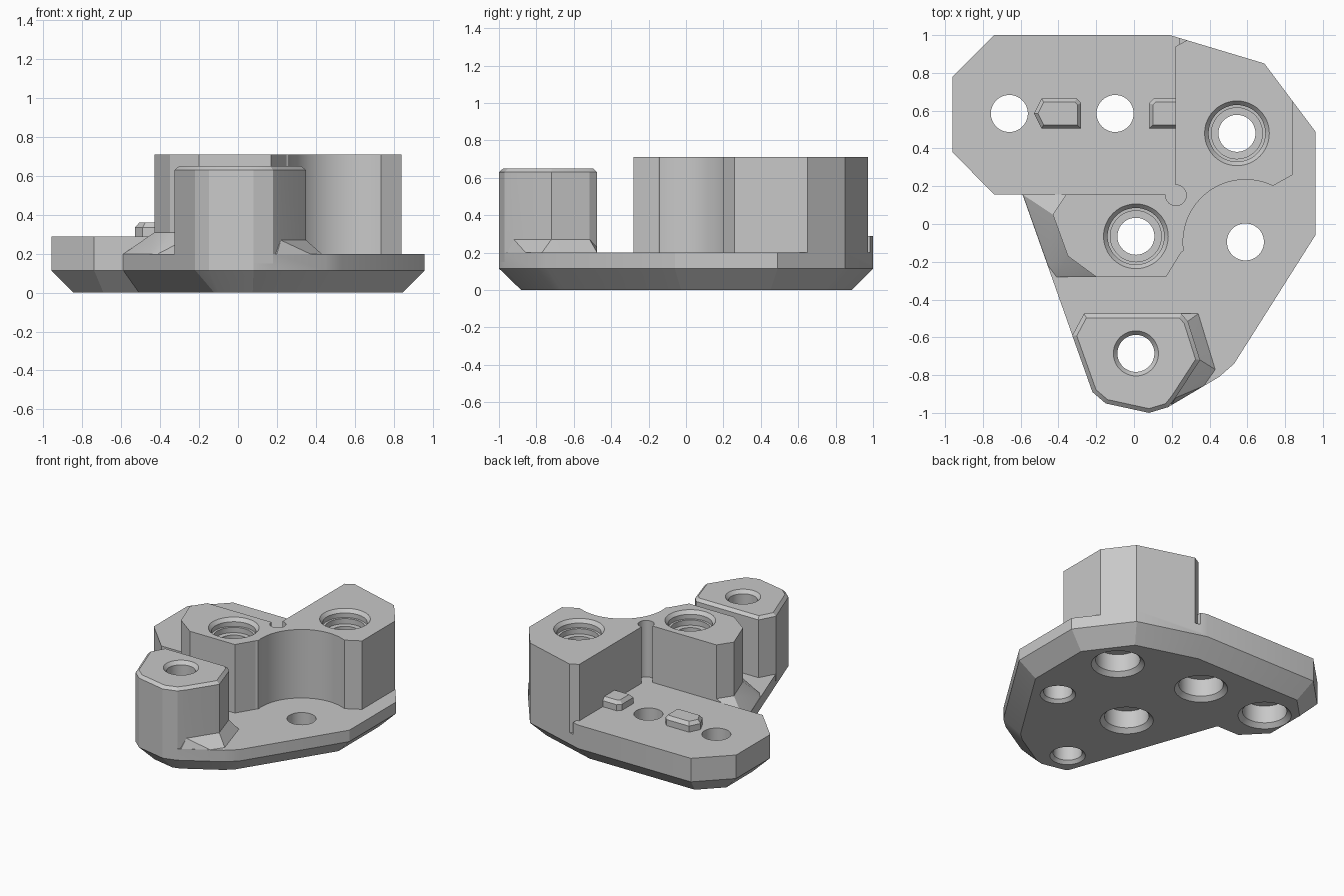
import bpy, bmesh
from math import sin, cos, pi, radians
from mathutils import Vector

cube = bpy.data.objects.get("Cube")
if cube:
    bpy.data.objects.remove(cube, do_unlink=True)

grey = bpy.data.materials.new("light grey")
grey.use_nodes = True
grey.diffuse_color = (0.58, 0.58, 0.58, 1)
grey.node_tree.nodes["Principled BSDF"].inputs["Base Color"].default_value = (0.58, 0.58, 0.58, 1)


def finish(name, bm):
    bmesh.ops.recalc_face_normals(bm, faces=bm.faces)
    mesh = bpy.data.meshes.new(name)
    bm.to_mesh(mesh)
    bm.free()
    mesh.materials.append(grey)
    obj = bpy.data.objects.new(name, mesh)
    bpy.context.collection.objects.link(obj)
    return obj


def loft(name, rings):
    """Closed solid through rings that share a point count."""
    bm = bmesh.new()
    loops = [[bm.verts.new(p) for p in ring] for ring in rings]
    n = len(loops[0])
    for a, b in zip(loops, loops[1:]):
        for i in range(n):
            j = (i + 1) % n
            bm.faces.new((a[i], a[j], b[j], b[i]))
    bm.faces.new(loops[0][::-1])
    bm.faces.new(loops[-1])
    return finish(name, bm)


def inset(pts, d):
    """Mitred inward offset of a counter-clockwise outline."""
    out = []
    for i, p in enumerate(pts):
        p, a, b = Vector(p), Vector(pts[i - 1]), Vector(pts[(i + 1) % len(pts)])
        u, v = (p - a).normalized(), (b - p).normalized()
        m, k = Vector((-u.y, u.x)), Vector((-v.y, v.x))
        out.append(p + (m + k) * (d / (1 + m.dot(k))))
    return out


def prism(name, pts, levels):
    """Outline stacked at (height, inset) levels."""
    return loft(name, [[(p[0], p[1], z) for p in inset(pts, d)] for z, d in levels])


def lathe(name, x, y, profile, n=48):
    """Round cutter from (radius, height) steps."""
    return loft(name, [[(x + r * cos(2 * pi * i / n), y + r * sin(2 * pi * i / n), z)
                        for i in range(n)] for r, z in profile])


def skirt(name, low, high, top):
    """Sloped foot from the plate up to a wall."""
    bm = bmesh.new()
    for pts, z in ((low, 0.15), (low, 0.2), (high, top)):
        for x, y in pts:
            bm.verts.new((x, y, z))
    res = bmesh.ops.convex_hull(bm, input=bm.verts)
    bmesh.ops.delete(bm, geom=[v for v in bm.verts if not v.link_faces], context='VERTS')
    bmesh.ops.dissolve_limit(bm, angle_limit=0.01, verts=bm.verts, edges=bm.edges)
    return finish(name, bm)


def combine(target, other, operation):
    mod = target.modifiers.new(other.name, 'BOOLEAN')
    mod.operation, mod.solver, mod.object = operation, 'EXACT', other
    bpy.context.view_layer.objects.active = target
    bpy.ops.object.modifier_apply(modifier=mod.name)
    bpy.data.objects.remove(other, do_unlink=True)


# Base plate with chamfered underside
plate = prism("mounting_bracket", [
    (-0.96, 0.78), (-0.96, 0.38), (-0.74, 0.155), (-0.59, 0.155), (-0.22, -0.89),
    (-0.15, -0.95), (0.08, -1), (0.18, -0.97), (0.45, -0.81), (0.53, -0.74),
    (0.96, -0.06), (0.96, 0.49), (0.69, 0.85), (0.19, 1), (-0.74, 1)],
    [(0, 0.115), (0.115, 0), (0.2, 0)])

# Raised wing
wing = prism("wing", [
    (-0.96, 0.78), (-0.96, 0.38), (-0.74, 0.155), (0.24, 0.155), (0.24, 0.985),
    (0.19, 1), (-0.74, 1)], [(0.14, 0), (0.29, 0)])

# Tall double block with a concave clearance arc
arc = [(0.59 + 0.33 * cos(radians(a)), -0.095 + 0.33 * sin(radians(a)))
       for a in range(188, 63, -4)]
block = prism("tall_block", [
    (0.22, 0.94), (0.22, 0.155), (-0.36, 0.155), (-0.43, 0.05), (-0.35, -0.17),
    (-0.2, -0.28), (0.17, -0.28), (0.25, -0.15)] + arc +
    [(0.84, 0.26), (0.84, 0.65), (0.69, 0.85), (0.28, 0.973)],
    [(0.15, 0), (0.71, 0)])
block_foot = skirt("block_foot",
                   [(-0.588, 0.155), (-0.455, -0.22), (-0.41, -0.28), (-0.2, -0.28), (-0.2, 0.155)],
                   [(-0.36, 0.155), (-0.43, 0.05), (-0.35, -0.17), (-0.2, -0.28)], 0.31)

# Front post with chamfered rim and sloped foot
post = prism("front_post", [
    (-0.265, -0.475), (-0.327, -0.59), (-0.22, -0.89), (-0.15, -0.95), (0.08, -1),
    (0.18, -0.97), (0.22, -0.92), (0.35, -0.72), (0.285, -0.515), (0.25, -0.475)],
    [(0.15, 0), (0.63, 0), (0.65, 0.022)])
post_foot = skirt("post_foot",
                  [(0.1, -0.9), (0.2, -0.955), (0.37, -0.857), (0.43, -0.77), (0.34, -0.475), (0.1, -0.475)],
                  [(0.1, -0.9), (0.22, -0.92), (0.35, -0.72), (0.285, -0.515), (0.1, -0.475)], 0.27)

# Locating tabs on the wing
tab_levels = [(0.27, 0), (0.335, 0), (0.36, 0.02)]
left_tab = prism("outer_tab", [(-0.53, 0.585), (-0.49, 0.505), (-0.28, 0.505), (-0.28, 0.64),
                               (-0.305, 0.665), (-0.49, 0.665)], tab_levels)
right_tab = prism("inner_tab", [(0.08, 0.505), (0.26, 0.505), (0.26, 0.665),
                                (0.105, 0.665), (0.08, 0.64)], tab_levels)

for part in (wing, block, block_foot, post, post_foot, left_tab, right_tab):
    combine(plate, part, 'UNION')

# Bolt holes, counterbores and corner relief
small_foot = [(0.13, -0.01), (0.098, 0.022)]
wide_foot = [(0.19, -0.01), (0.15, 0.03), (0.15, 0.16), (0.098, 0.161)]
bore_top = [(0.098, 0.61), (0.135, 0.611), (0.135, 0.65), (0.15, 0.651),
            (0.15, 0.685), (0.18, 0.72)]
cutters = [
    lathe("outer_wing_hole", -0.66, 0.585, wide_foot + [(0.098, 0.5)]),
    lathe("inner_wing_hole", -0.1, 0.585, wide_foot + [(0.098, 0.5)]),
    lathe("back_bore", 0.545, 0.48, wide_foot + bore_top),
    lathe("middle_bore", 0.01, -0.065, wide_foot + bore_top),
    lathe("side_hole", 0.59, -0.095, small_foot + [(0.098, 0.5)]),
    lathe("post_hole", 0.01, -0.685, small_foot + [(0.098, 0.625), (0.128, 0.66)]),
    lathe("corner_relief", 0.222, 0.152, [(0.055, 0.29), (0.055, 0.8)], 24),
]
for cutter in cutters:
    combine(plate, cutter, 'DIFFERENCE')

# Smooth the curved walls and keep hard edges
bpy.ops.object.select_all(action='DESELECT')
plate.select_set(True)
bpy.context.view_layer.objects.active = plate
bpy.ops.object.shade_smooth_by_angle(angle=radians(20))
